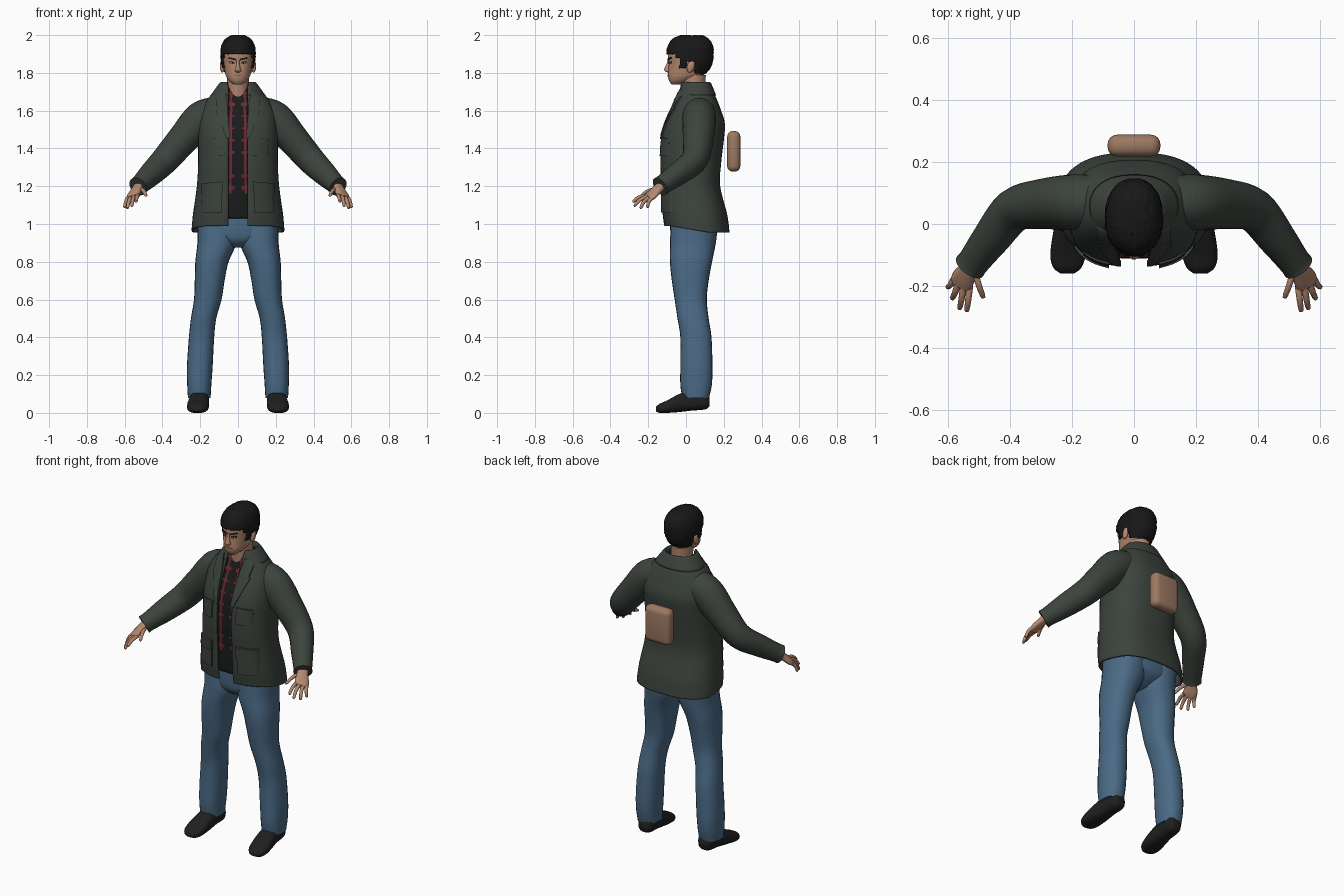
import bpy, bmesh, math, random
from mathutils import Vector

random.seed(4)
if "Cube" in bpy.data.objects:
    bpy.data.objects.remove(bpy.data.objects["Cube"])


def material(name, *rgb):
    m = bpy.data.materials.new(name)
    m.use_nodes = True
    m.diffuse_color = (*rgb, 1)
    m.node_tree.nodes["Principled BSDF"].inputs["Base Color"].default_value = (*rgb, 1)
    return m


skin = material("skin", .46, .25, .16)
hair_black = material("hair black", .009, .009, .009)
jacket_green = material("jacket green", .045, .056, .046)
shirt_black = material("shirt black", .01, .011, .011)
check_red = material("check red", .16, .02, .035)
denim = material("denim blue", .07, .145, .24)
shoe_black = material("shoe black", .014, .014, .014)
bag_tan = material("bag tan", .33, .19, .12)
lip = material("lip", .28, .12, .085)
eye_white = material("eye white", .5, .45, .4)


def smooth(rows, k):
    """Catmull-Rom resampling of a table of numbers."""
    out = []
    for i in range(len(rows) - 1):
        p, a, b, q = rows[max(i - 1, 0)], rows[i], rows[i + 1], rows[min(i + 2, len(rows) - 1)]
        for j in range(k):
            t = j / k
            out.append([w + .5 * t * (y - v + t * (2 * v - 5 * w + 4 * x - z + t * (3 * (w - x) + z - v)))
                        for v, w, x, y, z in zip(p, a, b, [e for e in b], q)])
    return out + [list(rows[-1])]


def slab(z, cx, rx, yf, yb):
    """Horizontal ring: centre, width vector, depth vector."""
    return Vector((cx, (yf + yb) / 2, z)), Vector((rx, 0, 0)), Vector((0, (yb - yf) / 2, 0))


def upright(y, cx, rx, z0, z1):
    return Vector((cx, y, (z0 + z1) / 2)), Vector((rx, 0, 0)), Vector((0, 0, (z1 - z0) / 2))


def tube_rings(rows, width):
    """Rings square to a path of (x, y, z, radius, radius)."""
    pts = [Vector(r[:3]) for r in rows]
    rings = []
    for i, r in enumerate(rows):
        d = (pts[min(i + 1, len(pts) - 1)] - pts[max(i - 1, 0)]).normalized()
        v = d.cross(Vector(width)).normalized()
        rings.append((pts[i], v.cross(d) * r[3], v * r[4]))
    return rings


def loft(bm, rings, n=24, power=2.0, gap=0):
    """Skin superellipse rings; a gap leaves the front open."""
    def ex(v):
        return math.copysign(abs(v) ** (2 / power), v)
    grid = []
    for c, u, v in rings:
        t0 = math.asin(min(1, gap / u.length) ** (power / 2)) if gap else 0
        step = (2 * math.pi - 2 * t0) / (n - 1 if gap else n)
        grid.append([bm.verts.new(c + u * ex(math.sin(t0 + i * step)) - v * ex(math.cos(t0 + i * step)))
                     for i in range(n)])
    for a, b in zip(grid, grid[1:]):
        for i in range(n - 1 if gap else n):
            j = (i + 1) % n
            bm.faces.new((a[i], a[j], b[j], b[i]))
    if not gap:
        bm.faces.new(grid[0])
        bm.faces.new(grid[-1])


def finish(bm, name, mats, side=1, rule=None, solid=0):
    for v in bm.verts:
        v.co.x *= side
    bmesh.ops.recalc_face_normals(bm, faces=bm.faces)
    if rule:
        for f in bm.faces:
            f.material_index = rule(f.calc_center_median())
    me = bpy.data.meshes.new(name)
    bm.to_mesh(me)
    bm.free()
    for m in mats:
        me.materials.append(m)
    me.shade_smooth()
    me.set_sharp_from_angle(angle=math.radians(50))
    ob = bpy.data.objects.new(name, me)
    bpy.context.collection.objects.link(ob)
    if solid:
        mod = ob.modifiers.new("thickness", "SOLIDIFY")
        mod.thickness, mod.offset = solid, 0
    return ob


def solid_part(name, rings, mat, side=1, **kw):
    bm = bmesh.new()
    loft(bm, rings, **kw)
    return finish(bm, name, [mat], side)


def front_y(rows, x, z, power):
    """Front surface depth of a slab table."""
    r = min(rows, key=lambda q: abs(q[0] - z))
    c = (r[3] + r[4]) / 2
    return c - (c - r[3]) * max(0, 1 - min(1, abs(x / r[2])) ** power) ** (1 / power)


def patch(name, rows, power, quad, mat, side, lift, n=8):
    """Thin plate over a four-cornered area, following the surface below."""
    bm = bmesh.new()
    a, b, c, d = [Vector(p) for p in quad]
    layers = []
    for off in (lift, -.004):
        layer = []
        for i in range(n + 1):
            for j in range(n + 1):
                p = a.lerp(b, i / n).lerp(d.lerp(c, i / n), j / n)
                layer.append(bm.verts.new((p.x, front_y(rows, p.x, p.y, power) - off, p.y)))
        layers.append(layer)
    m = n + 1
    for layer in layers:
        for i in range(n):
            for j in range(n):
                k = i * m + j
                bm.faces.new((layer[k], layer[k + 1], layer[k + m + 1], layer[k + m]))
    rim = ([i * m for i in range(n)] + [n * m + j for j in range(n)]
           + [i * m + n for i in range(n, 0, -1)] + list(range(n, 0, -1)))
    for k, q in zip(rim, rim[1:] + rim[:1]):
        bm.faces.new((layers[0][k], layers[0][q], layers[1][q], layers[1][k]))
    finish(bm, name, [mat], side)


# Jacket body, with the hem dropping toward the back
coat = [(.955, 0, .24, -.11, .225), (1.05, 0, .232, -.12, .212), (1.2, 0, .212, -.125, .175),
        (1.32, 0, .205, -.132, .18), (1.45, 0, .205, -.125, .195), (1.53, 0, .203, -.105, .2),
        (1.6, 0, .19, -.075, .18), (1.66, 0, .155, -.05, .157), (1.7, 0, .118, -.035, .138),
        (1.73, 0, .09, -.025, .122)]
coat_rows = smooth(coat, 8)
bm = bmesh.new()
loft(bm, [slab(*r) for r in coat_rows], n=64, power=2.5, gap=.05)
for v in bm.verts:
    drop = max(0, 1.1 - v.co.z) / .145
    v.co.z += .035 * drop * min(1, max(0, .6 - v.co.y / .2))
finish(bm, "jacket_body", [jacket_green], solid=.012)

# Folded collar
bm = bmesh.new()
fold = [(1.7, 0, .08, -.02, .115), (1.745, 0, .085, -.022, .122), (1.735, 0, .1, -.03, .132),
        (1.68, 0, .14, -.045, .155)]
loft(bm, [slab(*r) for r in smooth(fold, 4)], n=40, power=2.3, gap=.055)
finish(bm, "jacket_collar", [jacket_green], solid=.01)

# Shirt with an open checked layer down the front
inner = [(max(z, 1.03), cx, rx - .02, yf + .02, yb - .02) for z, cx, rx, yf, yb in coat]
bm = bmesh.new()
loft(bm, [slab(*r) for r in smooth(inner, 8)], n=110, power=2.5)


def check(c):
    x = abs(c.x)
    panel = c.y < 0 and .014 < x < .06 and c.z > 1.17
    return int(panel and (abs(x - .036) < .006 or int(c.z / .0125) % 5 == 0))


finish(bm, "shirt", [shirt_black, check_red], rule=check)

# Trousers: seat
seat = [(.875, 0, .05, -.03, .08), (.91, 0, .13, -.07, .14), (.96, 0, .2, -.083, .166),
        (1.06, 0, .2, -.085, .16)]
solid_part("trouser_seat", [slab(*r) for r in smooth(seat, 4)], denim, power=2.4, n=32)

leg = [(1.0, .108, .108, -.08, .17), (.9, .111, .104, -.085, .158), (.8, .138, .088, -.085, .138),
       (.7, .15, .079, -.075, .12), (.6, .16, .073, -.06, .11), (.5, .182, .067, -.045, .12),
       (.4, .193, .067, -.03, .135), (.25, .202, .068, -.03, .14), (.15, .205, .064, -.03, .137),
       (.08, .205, .06, -.02, .122)]
shoe = [(.125, .2, .028, .035, .085), (.1, .2, .045, .018, .12), (.03, .203, .048, .012, .125),
        (-.04, .208, .055, .004, .098), (-.1, .213, .057, 0, .066), (-.14, .215, .046, 0, .048),
        (-.16, .215, .022, .008, .03)]
sleeve = [(.1, .07, 1.595, .085, .08), (.19, .07, 1.555, .09, .097), (.29, .065, 1.45, .082, .083),
          (.385, .045, 1.34, .07, .074), (.46, -.045, 1.265, .06, .064), (.515, -.118, 1.212, .052, .052),
          (.53, -.138, 1.198, .053, .053)]
palm = [(.52, -.12, 1.21, .03, .024), (.535, -.15, 1.185, .032, .02), (.553, -.18, 1.155, .04, .017),
        (.56, -.2, 1.14, .036, .013)]
fingers = [((.53, -.2, 1.152), (.54, -.284, 1.118)), ((.55, -.2, 1.147), (.563, -.276, 1.095)),
           ((.568, -.193, 1.14), (.587, -.243, 1.082)), ((.583, -.18, 1.137), (.602, -.205, 1.088)),
           ((.515, -.15, 1.185), (.485, -.24, 1.15))]
across = (.055, .03, -.02)

head = [(1.738, 0, .022, -.075, -.035), (1.755, 0, .045, -.088, .02), (1.78, 0, .062, -.095, .075),
        (1.81, 0, .071, -.094, .11), (1.85, 0, .08, -.092, .128), (1.89, 0, .083, -.096, .132),
        (1.93, 0, .079, -.089, .13), (1.965, 0, .06, -.066, .11), (1.985, 0, .03, -.025, .075)]
head_rows = smooth(head, 8)

# Paired parts
for side, tag in ((1, "left_"), (-1, "right_")):
    solid_part(tag + "trouser_leg", [slab(*r) for r in smooth(leg, 4)], denim, side, power=2.3)
    solid_part(tag + "shoe", [upright(*r) for r in smooth(shoe, 4)], shoe_black, side, power=2.6)
    solid_part(tag + "sleeve", tube_rings(smooth(sleeve, 5), (0, 1, 0)), jacket_green, side)

    bm = bmesh.new()
    loft(bm, tube_rings(smooth(palm, 3), across), n=16, power=2.4)
    for a, b in fingers:
        a, b = Vector(a), Vector(b)
        mid = a.lerp(b, .5) + Vector((0, -.004, .008))
        path = [(*a, .011, .011), (*mid, .01, .01), (*a.lerp(b, .92), .008, .008), (*b, .003, .003)]
        loft(bm, tube_rings(smooth(path, 3), across), n=10)
    finish(bm, tag + "hand", [skin], side)

    # Lapels and pockets
    for name, lift, quad in (
            ("lapel", .014, ((.042, 1.45), (.062, 1.455), (.122, 1.615), (.06, 1.67))),
            ("collar_point", .016, ((.058, 1.645), (.115, 1.625), (.12, 1.69), (.07, 1.715))),
            ("chest_pocket", .014, ((.08, 1.36), (.165, 1.36), (.165, 1.45), (.08, 1.46))),
            ("hip_pocket", .016, ((.085, 1.06), (.195, 1.06), (.19, 1.2), (.085, 1.21))),
            ("pocket_flap", .022, ((.08, 1.165), (.195, 1.155), (.192, 1.215), (.08, 1.225)))):
        patch(tag + name, coat_rows, 2.5, quad, jacket_green, side, lift)

    # Facial details
    for name, mat, lift, quad in (
            ("lash", hair_black, .002, ((.017, 1.847), (.046, 1.85), (.044, 1.862), (.02, 1.859))),
            ("eye", eye_white, .003, ((.021, 1.849), (.041, 1.851), (.039, 1.857), (.024, 1.856))),
            ("iris", hair_black, .004, ((.027, 1.848), (.034, 1.848), (.034, 1.858), (.027, 1.858))),
            ("brow", hair_black, .004, ((.011, 1.866), (.052, 1.876), (.05, 1.884), (.011, 1.875))),
            ("lip", lip, .003, ((0, 1.782), (.026, 1.784), (.012, 1.792), (0, 1.791)))):
        patch(tag + name, head_rows, 2.2, quad, mat, side, lift, n=4)

    bm = bmesh.new()
    bmesh.ops.create_uvsphere(bm, u_segments=14, v_segments=10, radius=1)
    for v in bm.verts:
        v.co = Vector((v.co.x * .013 + .083, v.co.y * .02 + .026 + v.co.z * .006, v.co.z * .034 + 1.835))
    finish(bm, tag + "ear", [skin], side)

# Head, neck and nose
solid_part("head", [slab(*r) for r in head_rows], skin, n=40, power=2.2)
neck = [(1.6, 0, .062, -.02, .1), (1.69, 0, .058, -.026, .1), (1.79, 0, .058, -.035, .105)]
solid_part("neck", [slab(*r) for r in smooth(neck, 4)], skin)
nose = [(1.803, 0, .01, -.1, -.08), (1.81, 0, .018, -.112, -.08), (1.822, 0, .014, -.115, -.08),
        (1.85, 0, .008, -.102, -.08), (1.872, 0, .008, -.097, -.08)]
solid_part("nose", [slab(*r) for r in smooth(nose, 3)], skin, n=14)


# Short hair trimmed along a hairline
def hairline(y):
    for limit, z in ((-.055, 1.902), (-.03, 1.88), (.002, 1.825), (.045, 1.862), (.08, 1.8)):
        if y < limit:
            return z
    return 1.775


bm = bmesh.new()
cap = [(z + .01, cx, rx + .006, yf - .004, yb + .01) for z, cx, rx, yf, yb in head]
loft(bm, [slab(*r) for r in smooth(cap, 6)], n=60, power=2.2)
bmesh.ops.delete(bm, geom=[f for f in bm.faces if f.calc_center_median().z < hairline(f.calc_center_median().y)],
                 context="FACES")
for v in bm.verts:
    v.co += Vector([random.uniform(-.002, .002) for _ in range(3)])
finish(bm, "hair", [hair_black], solid=.008)

# Rounded bag floating behind the back
bm = bmesh.new()
bmesh.ops.create_cube(bm, size=1)
for v in bm.verts:
    v.co = Vector((v.co.x * .17, v.co.y * .07 + .253, v.co.z * .215 + 1.385))
bmesh.ops.bevel(bm, geom=bm.edges[:], offset=.03, segments=4, profile=.5, affect="EDGES")
finish(bm, "back_bag", [bag_tan])
